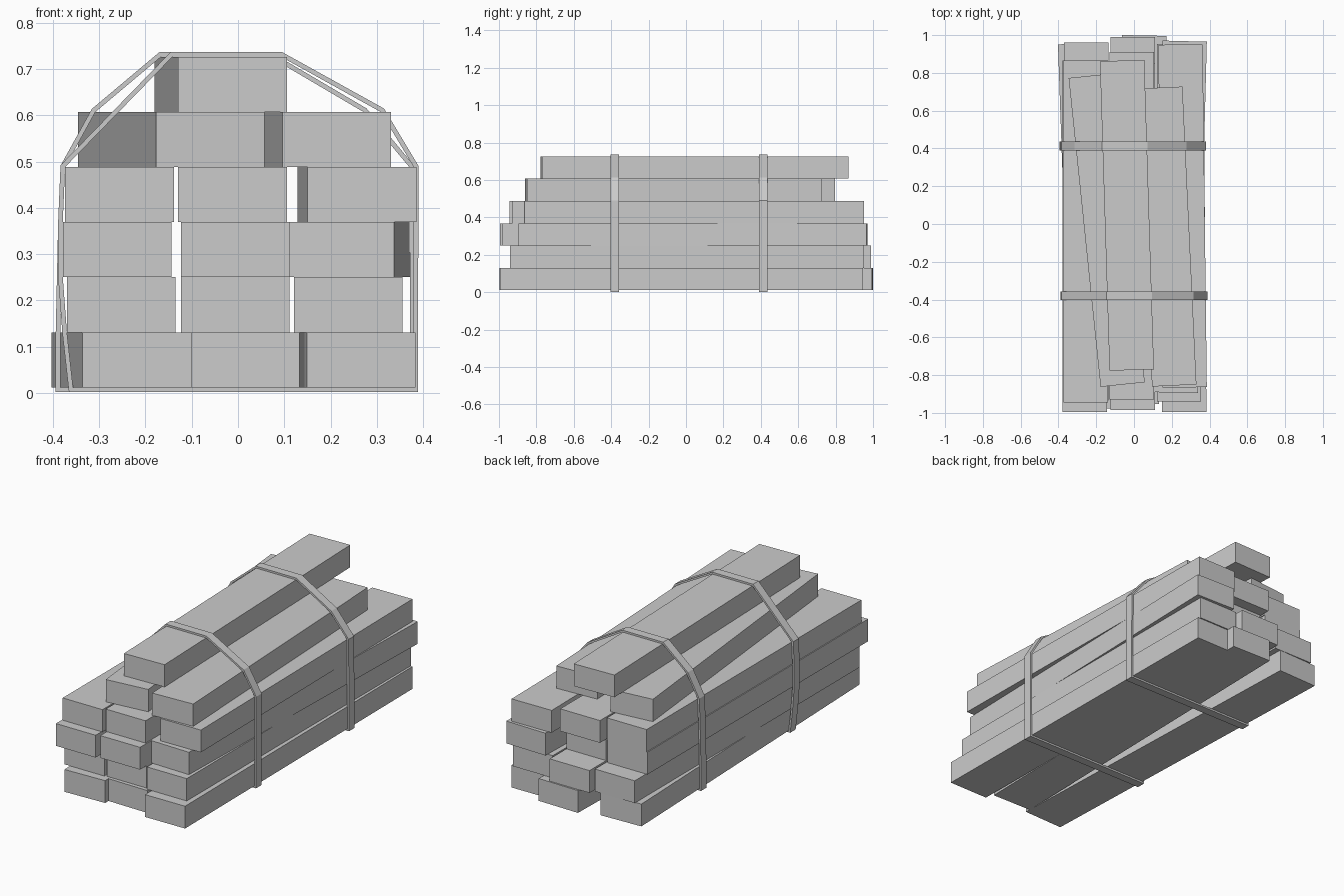
import bpy
import bmesh
from mathutils import Vector

if "Cube" in bpy.data.objects:
    bpy.data.objects.remove(bpy.data.objects["Cube"], do_unlink=True)

grey = bpy.data.materials.new("plain grey")
grey.use_nodes = True
COLOUR = (0.6, 0.6, 0.6, 1)
grey.diffuse_color = COLOUR
grey.node_tree.nodes["Principled BSDF"].inputs["Base Color"].default_value = COLOUR

WIDTH, HEIGHT, BASE, STRAP = 0.235, 0.119, 0.012, 0.01


def finish(bm, name):
    bmesh.ops.recalc_face_normals(bm, faces=bm.faces)
    mesh = bpy.data.meshes.new(name)
    bm.to_mesh(mesh)
    bm.free()
    mesh.materials.append(grey)
    obj = bpy.data.objects.new(name, mesh)
    bpy.context.collection.objects.link(obj)


def plank(name, layer, front, back):
    """A squared beam between the centres of its two ends."""
    a, b = Vector(front), Vector(back)
    along = (b - a).normalized()
    side = Vector((along.y, -along.x)) * WIDTH / 2
    z = BASE + layer * HEIGHT
    bm = bmesh.new()
    base = [bm.verts.new((*p, z)) for p in (a - side, a + side, b + side, b - side)]
    face = bm.faces.new(base)
    top = bmesh.ops.extrude_face_region(bm, geom=[face])["geom"]
    bmesh.ops.translate(bm, vec=(0, 0, HEIGHT),
                        verts=[v for v in top if isinstance(v, bmesh.types.BMVert)])
    finish(bm, name)


# Rows from the ground up: (front x, front y, back x, back y) of each plank
rows = [
    [(-.218, -.98, -.285, .955), (.015, -.95, .055, .998), (.266, -.995, .25, .945)],
    [(-.252, -.935, -.252, .96), (-.006, -.93, -.006, .99), (.238, -.94, .238, .952)],
    [(-.261, -.995, -.261, .865), (-.006, -.985, -.006, .85), (.22, -.893, .268, .968)],
    [(-.256, -.945, -.256, .865), (-.012, -.93, -.012, .91), (.268, -.865, .246, .95)],
    [(-.06, -.85, -.229, .785), (.213, -.855, .139, .722)],
    [(-.012, -.773, -.063, .865)],
]
for layer, row in enumerate(rows):
    for i, (fx, fy, bx, by) in enumerate(row):
        plank(f"plank_row_{layer + 1}_{i + 1}", layer, (fx, fy), (bx, by))


def stack_outline(y):
    """Convex outline (x, z) of the stack cut at y, counter-clockwise."""
    pts = []
    for layer, row in enumerate(rows):
        for fx, fy, bx, by in row:
            x = fx + (bx - fx) * (y - fy) / (by - fy)
            for s in (-1, 1):
                for k in (0, 1):
                    pts.append((round(x + s * WIDTH / 2, 4),
                                round(BASE + (layer + k) * HEIGHT, 4)))
    pts = sorted(set(pts))

    def half(points):
        chain = []
        for p in points:
            while len(chain) > 1:
                u = Vector(chain[-1]) - Vector(chain[-2])
                v = Vector(p) - Vector(chain[-1])
                if u.x * v.y - u.y * v.x > 0.0001:
                    break
                chain.pop()
            chain.append(p)
        return chain[:-1]
    return [Vector(p) for p in half(pts) + half(pts[::-1])]


def strap(name, y, width):
    """A flat band pulled tight around the stack."""
    inner = stack_outline(y)
    n = len(inner)
    outer = []
    for i, p in enumerate(inner):
        u = (p - inner[i - 1]).normalized()
        v = (inner[(i + 1) % n] - p).normalized()
        n1, n2 = Vector((u.y, -u.x)), Vector((v.y, -v.x))
        outer.append(p + (n1 + n2) * STRAP / (1 + n1.dot(n2)))
    bm = bmesh.new()
    loops = [[bm.verts.new((p.x, yy, p.y)) for p in ring]
             for ring, yy in ((inner, y - width / 2), (outer, y - width / 2),
                              (outer, y + width / 2), (inner, y + width / 2))]
    for k in range(4):
        a, b = loops[k], loops[(k + 1) % 4]
        for i in range(n):
            j = (i + 1) % n
            bm.faces.new((a[i], a[j], b[j], b[i]))
    finish(bm, name)


strap("front_strap", -0.38, 0.046)
strap("back_strap", 0.413, 0.046)
